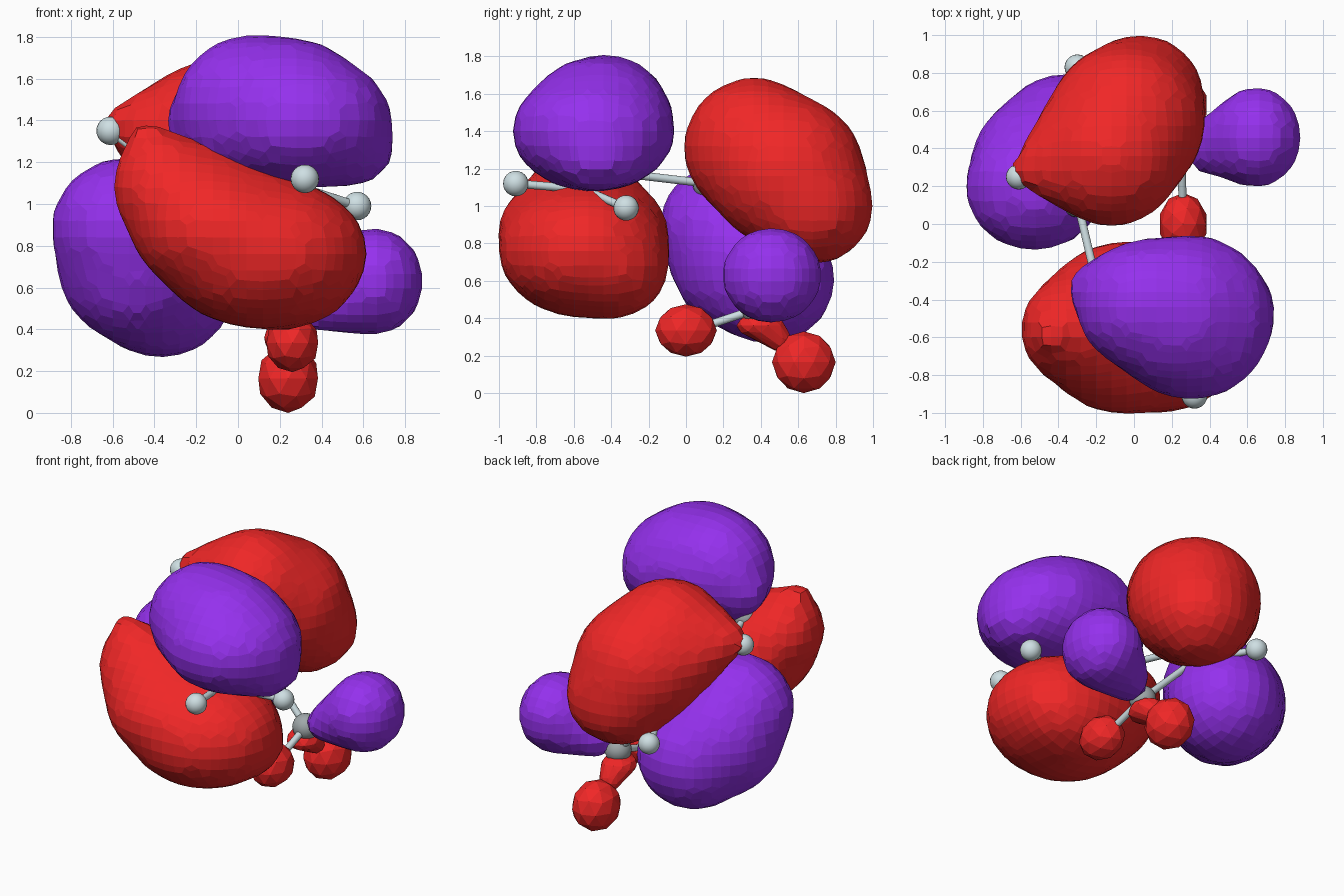
import bpy, bmesh
from mathutils import Vector

if "Cube" in bpy.data.objects:
    bpy.data.objects.remove(bpy.data.objects["Cube"])


def material(name, rgb):
    m = bpy.data.materials.new(name)
    m.diffuse_color = (*rgb, 1)
    m.use_nodes = True
    m.node_tree.nodes["Principled BSDF"].inputs["Base Color"].default_value = m.diffuse_color
    return m


RED = material("red", (0.87, 0.02, 0.02))
PURPLE = material("purple", (0.30, 0.03, 0.85))
PALE = material("pale_grey", (0.62, 0.74, 0.77))
GREY = material("mid_grey", (0.35, 0.39, 0.40))


def finish(name, bm, mat):
    bmesh.ops.recalc_face_normals(bm, faces=bm.faces)
    me = bpy.data.meshes.new(name)
    bm.to_mesh(me)
    bm.free()
    me.materials.append(mat)
    ob = bpy.data.objects.new(name, me)
    bpy.context.collection.objects.link(ob)
    return ob


def sphere_dirs(level):
    bm = bmesh.new()
    bmesh.ops.create_icosphere(bm, subdivisions=level, radius=1)
    pts = [v.co.copy() for v in bm.verts]
    bm.free()
    return pts


def lobe(name, mat, blobs, voxel=0.08, level=4):
    """Skin stretched round ellipsoids (centre, radii), re-gridded to flat facets."""
    bm = bmesh.new()
    for c, r in blobs:
        for d in sphere_dirs(level):
            bm.verts.new([c[i] + d[i] * r[i] for i in range(3)])
    bmesh.ops.convex_hull(bm, input=bm.verts[:])
    loose = [v for v in bm.verts if not v.link_faces]
    bmesh.ops.delete(bm, geom=loose, context='VERTS')
    ob = finish(name, bm, mat)
    if voxel:
        rm = ob.modifiers.new("facets", 'REMESH')
        rm.mode = 'VOXEL'
        rm.voxel_size = voxel
        sm = ob.modifiers.new("soften", 'SMOOTH')
        sm.factor = 0.5
        sm.iterations = 1
    return ob


def ball(name, c, r, mat):
    bm = bmesh.new()
    bmesh.ops.create_uvsphere(bm, u_segments=20, v_segments=12, radius=r)
    bmesh.ops.translate(bm, verts=bm.verts, vec=c)
    for f in bm.faces:
        f.smooth = True
    return finish(name, bm, mat)


def rod(name, a, b, r, mat):
    a, b = Vector(a), Vector(b)
    d = b - a
    bm = bmesh.new()
    bmesh.ops.create_cone(bm, cap_ends=True, segments=14, radius1=r, radius2=r, depth=d.length)
    bm.transform(d.to_track_quat('Z', 'Y').to_matrix().to_4x4())
    bmesh.ops.translate(bm, verts=bm.verts, vec=(a + b) / 2)
    for f in bm.faces:
        f.smooth = len(f.verts) == 4
    return finish(name, bm, mat)


# large lobes
lobe("front_upper_lobe", PURPLE, [
    ((0.08, -0.43, 1.45), (0.39, 0.355, 0.365)),
    ((0.22, -0.465, 1.455), (0.42, 0.40, 0.345)),
    ((0.30, -0.495, 1.40), (0.44, 0.44, 0.325)),
    ((-0.23, -0.33, 1.38), (0.12, 0.12, 0.14)),
    ((0.52, -0.47, 1.27), (0.23, 0.27, 0.19))])
lobe("front_lower_lobe", RED, [
    ((0.12, -0.545, 0.765), (0.505, 0.46, 0.365)),
    ((0.20, -0.40, 0.68), (0.38, 0.31, 0.285)),
    ((-0.08, -0.55, 0.87), (0.43, 0.46, 0.31)),
    ((-0.37, -0.56, 1.08), (0.235, 0.27, 0.24)),
    ((-0.44, -0.58, 1.29), (0.10, 0.10, 0.11))])
lobe("back_upper_lobe", RED, [
    ((-0.12, 0.365, 1.31), (0.38, 0.38, 0.38)),
    ((-0.04, 0.54, 1.18), (0.42, 0.42, 0.41)),
    ((0.03, 0.67, 1.00), (0.345, 0.335, 0.315)),
    ((-0.56, 0.28, 1.39), (0.10, 0.10, 0.08))])
lobe("back_lower_lobe", PURPLE, [
    ((-0.53, 0.19, 0.89), (0.365, 0.335, 0.335)),
    ((-0.49, 0.30, 0.72), (0.38, 0.39, 0.39)),
    ((-0.37, 0.44, 0.61), (0.36, 0.36, 0.35))])
lobe("side_lobe", PURPLE, [
    ((0.65, 0.46, 0.63), (0.24, 0.27, 0.26)),
    ((0.37, 0.41, 0.50), (0.11, 0.14, 0.11))], voxel=0.07)

# small coarse lobes on the lower end group
lobe("small_lobe_front", RED, [((0.26, 0.0, 0.335), (0.13, 0.165, 0.14))], 0, 2)
lobe("small_lobe_back", RED, [((0.24, 0.63, 0.165), (0.15, 0.17, 0.165))], 0, 2)
lobe("small_lobe_neck", RED, [
    ((0.23, 0.40, 0.36), (0.11, 0.13, 0.07)),
    ((0.23, 0.50, 0.29), (0.07, 0.06, 0.07))], 0, 2)

# atoms
carbons = [(0.26, -0.55, 1.09), (-0.18, -0.39, 1.18), (-0.30, 0.12, 1.12),
           (-0.13, 0.42, 0.84), (0.25, 0.38, 0.45)]
hydrogens = [((0.32, -0.91, 1.12), 0), ((0.57, -0.32, 0.99), 0),
             ((-0.42, -0.585, 1.30), 1), ((-0.61, 0.25, 1.35), 2),
             ((-0.30, 0.83, 0.81), 3), ((0.26, 0.02, 0.33), 4),
             ((0.24, 0.61, 0.16), 4), ((0.60, 0.45, 0.58), 4)]
for i, c in enumerate(carbons):
    ball(f"core_atom_{i + 1}", c, 0.085, GREY)
    if i:
        rod(f"chain_bond_{i}", carbons[i - 1], c, 0.022, PALE)
for i, (h, k) in enumerate(hydrogens):
    ball(f"outer_atom_{i + 1}", h, 0.068, PALE)
    rod(f"outer_bond_{i + 1}", carbons[k], h, 0.022, PALE)
